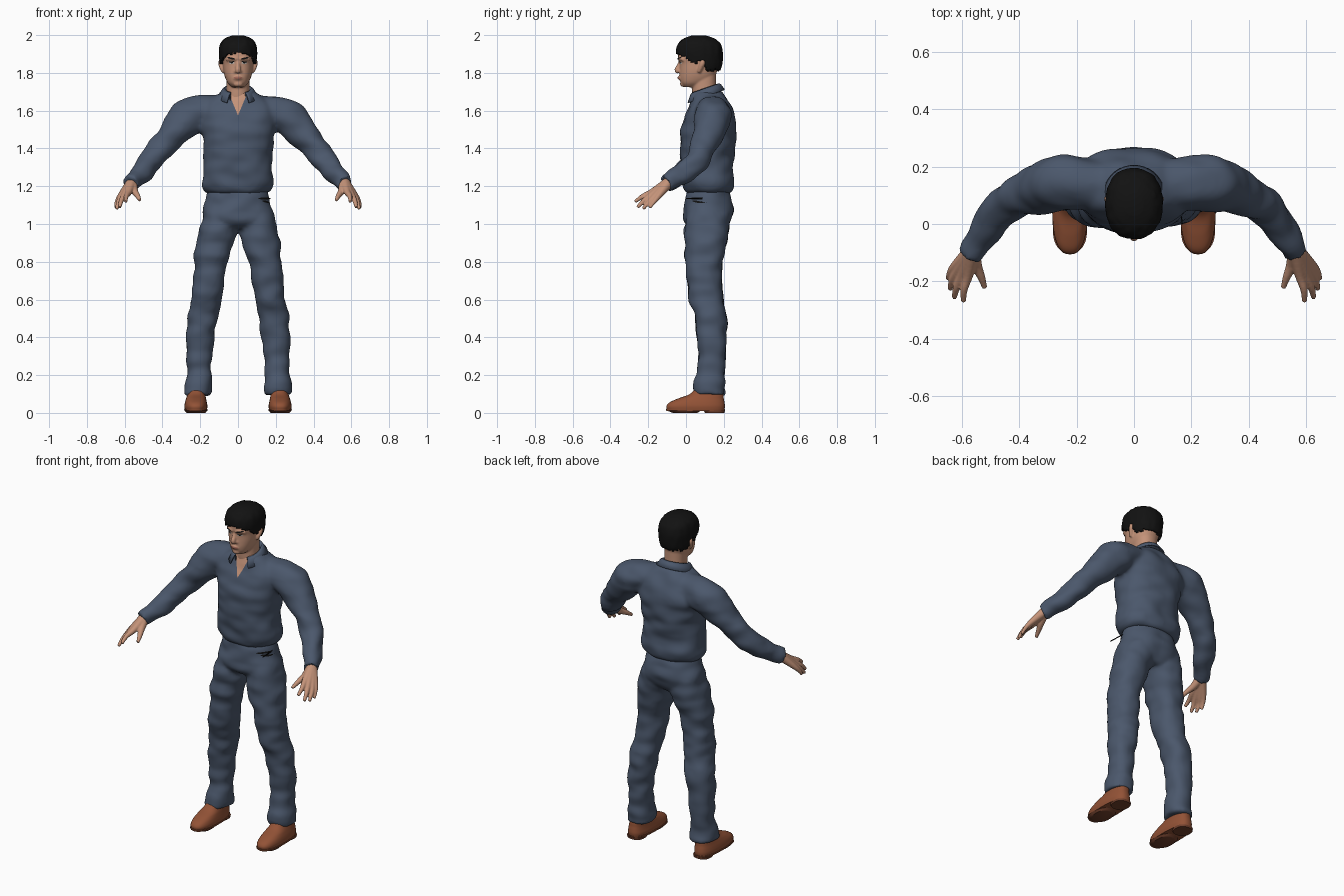
import bpy, bmesh, math
from mathutils import Vector, noise
from mathutils.bvhtree import BVHTree

if "Cube" in bpy.data.objects:
    bpy.data.objects.remove(bpy.data.objects["Cube"])


def material(name, r, g, b):
    mat = bpy.data.materials.new(name)
    mat.use_nodes = True
    mat.diffuse_color = (r, g, b, 1)
    shader = mat.node_tree.nodes["Principled BSDF"]
    shader.inputs["Base Color"].default_value = (r, g, b, 1)
    shader.inputs["Roughness"].default_value = 0.8
    return mat


CLOTH = material("slate blue cloth", .07, .096, .148)
SKIN = material("tan skin", .55, .29, .19)
HAIR = material("black hair", .006, .006, .006)
LEATHER = material("brown leather", .29, .085, .037)
SOLE = material("dark brown sole", .16, .05, .025)
WHITE = material("eye white", .55, .5, .46)
LIP = material("muted lip", .36, .14, .1)


def dense(rows, steps=6):
    """Smoothly interpolate rows of numbers."""
    out, last = [], len(rows) - 1
    for i in range(last):
        a, b, c, d = [Vector(rows[max(0, min(j, last))]) for j in range(i - 1, i + 3)]
        for k in range(steps):
            t = k / steps
            out.append((2*b + (c - a)*t + (2*a - 5*b + 4*c - d)*t*t + (3*b - a - 3*c + d)*t**3) / 2)
    return out + [Vector(rows[-1])]


def bridge(rings):
    """Closed skin over a stack of rings."""
    bm = bmesh.new()
    loops = [[bm.verts.new(p) for p in ring] for ring in rings]
    n = len(loops[0])
    for low, high in zip(loops, loops[1:]):
        for i in range(n):
            bm.faces.new((low[i], low[(i + 1) % n], high[(i + 1) % n], high[i]))
    bm.faces.new(loops[0])
    bm.faces.new(loops[-1])
    bmesh.ops.recalc_face_normals(bm, faces=bm.faces)
    mesh = bpy.data.meshes.new("part")
    bm.to_mesh(mesh)
    bm.free()
    return mesh


def loft(rows, side=1, power=.9, sides=40):
    """Level rounded rings: height, centre x, half width, front y, back y."""
    def bend(v):
        return math.copysign(abs(v) ** power, v)
    rings = []
    for z, cx, rx, y0, y1 in dense(rows):
        angles = [math.tau * i / sides for i in range(sides)]
        rings.append([Vector((side * cx + rx * bend(math.cos(a)),
                              (y0 + y1) / 2 + (y1 - y0) / 2 * bend(math.sin(a)), z)) for a in angles])
    return bridge(rings)


def tube(rows, side=1, sides=16):
    """Round limb along a path of x, y, z, radius."""
    path = dense(rows)
    points = [Vector((side * p[0], p[1], p[2])) for p in path]
    rings = []
    for i, p in enumerate(points):
        along = points[min(i + 1, len(points) - 1)] - points[max(i - 1, 0)]
        turn = along.to_track_quat('Z', 'Y')
        rings.append([p + turn @ Vector((math.cos(a), math.sin(a), 0)) * path[i][3]
                      for a in (math.tau * k / sides for k in range(sides))])
    return bridge(rings)


def add(name, mesh, *mats):
    mesh.name = name
    mesh.materials.clear()
    for mat in mats:
        mesh.materials.append(mat)
    mesh.shade_smooth()
    ob = bpy.data.objects.new(name, mesh)
    bpy.context.scene.collection.objects.link(ob)
    return ob


def fuse(name, parts, voxel, rounds, mats, fold=0):
    """Merge parts into one smooth surface, with optional cloth folds."""
    bm = bmesh.new()
    for part in parts:
        bm.from_mesh(part)
    mesh = bpy.data.meshes.new(name)
    bm.to_mesh(mesh)
    bm.free()
    ob = add(name, mesh, *mats)
    remesh = ob.modifiers.new("merge", 'REMESH')
    remesh.mode, remesh.voxel_size = 'VOXEL', voxel
    relax = ob.modifiers.new("relax", 'SMOOTH')
    relax.factor, relax.iterations = .5, rounds
    graph = bpy.context.evaluated_depsgraph_get()
    result = bpy.data.meshes.new_from_object(ob.evaluated_get(graph))
    ob.modifiers.clear()
    ob.data = result
    result.materials.clear()
    for mat in mats:
        result.materials.append(mat)
    if fold:
        moves = [v.normal * fold * noise.noise(Vector((v.co.x * 9, v.co.y * 9, v.co.z * 15)))
                 for v in result.vertices]
        for v, move in zip(result.vertices, moves):
            v.co += move
    result.shade_smooth()
    return ob


def patch(name, target, cx, cz, w, h, mat, tilt=0, lift=.002):
    """Thin oval plate laid on the front of a surface."""
    src = bmesh.new()
    src.from_mesh(target.data)
    tree = BVHTree.FromBMesh(src)
    bm = bmesh.new()
    bmesh.ops.create_grid(bm, x_segments=10, y_segments=6, size=1)
    for v in bm.verts:
        u, t = v.co.x, v.co.y
        x = cx + w * u * math.sqrt(1 - t * t / 2)
        z = cz + h * t * math.sqrt(1 - u * u / 2) + tilt * w * u
        hit = tree.ray_cast(Vector((x, -1, z)), Vector((0, 1, 0)))[0]
        v.co = (x, (hit.y if hit else 0) - lift, z)
    for f in bm.faces:
        if f.normal.y > 0:
            f.normal_flip()
    bmesh.ops.recalc_face_normals(bm, faces=bm.faces)
    bm.normal_update()
    if sum(f.normal.y for f in bm.faces) > 0:
        bmesh.ops.reverse_faces(bm, faces=bm.faces)
    mesh = bpy.data.meshes.new(name)
    bm.to_mesh(mesh)
    bm.free()
    src.free()
    add(name, mesh, mat)


SIDES = (("left", 1), ("right", -1))

# Shirt: torso and both sleeves
torso = [(1.165, 0, .158, .005, .235), (1.185, 0, .18, -.01, .252), (1.23, 0, .192, -.02, .252),
         (1.32, 0, .182, -.025, .25), (1.45, 0, .188, -.032, .262), (1.52, 0, .2, -.022, .272),
         (1.58, 0, .2, -.002, .257), (1.635, 0, .18, .015, .232), (1.67, 0, .14, .03, .21),
         (1.705, 0, .08, .04, .18)]
sleeve = [(.1, .135, 1.6, .085), (.2, .145, 1.587, .093), (.265, .143, 1.562, .098),
          (.325, .125, 1.5, .086), (.39, .1, 1.425, .07), (.455, .06, 1.34, .064),
          (.505, -.005, 1.28, .058), (.555, -.085, 1.227, .048), (.568, -.108, 1.213, .046)]
shirt = fuse("shirt", [loft(torso, power=.85)] + [tube(sleeve, s, 28) for _, s in SIDES],
             .011, 5, [CLOTH, SKIN], .012)

# Open neckline cut into the shirt front
slope, tip = .42, 1.575
bm = bmesh.new()
bm.from_mesh(shirt.data)
for _, s in SIDES:
    bmesh.ops.bisect_plane(bm, geom=bm.verts[:] + bm.edges[:] + bm.faces[:],
                           plane_co=(0, 0, tip), plane_no=(s, 0, -slope))
for f in bm.faces:
    c = f.calc_center_median()
    f.material_index = int(c.y < .09 and abs(c.x) < slope * (c.z - tip))
bm.to_mesh(shirt.data)
bm.free()

# Folded collar
bm = bmesh.new()
rows = []
for i in range(33):
    a = -2.55 + 5.1 * i / 32
    front = (1 - math.cos(a)) / 2
    row = []
    for rx, ry, z in ((.068, .075, 1.69 - .04 * front), (.07, .077, 1.742 - .052 * front),
                      (.08, .085, 1.737 - .055 * front), (.105, .105, 1.71 - .075 * front)):
        row.append(bm.verts.new((rx * math.sin(a), .098 + ry * math.cos(a), z)))
    rows.append(row)
for p, q in zip(rows, rows[1:]):
    for k in range(3):
        bm.faces.new((p[k], q[k], q[k + 1], p[k + 1]))
mesh = bpy.data.meshes.new("collar")
bm.to_mesh(mesh)
bm.free()
collar = add("collar", mesh, CLOTH)
thick = collar.modifiers.new("thickness", 'SOLIDIFY')
thick.thickness, thick.offset = .007, 0

# Trousers: hips and both legs
hips = [(1.18, 0, .155, .01, .228), (1.14, 0, .167, 0, .236), (1.08, 0, .183, -.012, .253),
        (1.02, 0, .193, -.012, .242), (.97, 0, .17, .02, .2)]
leg = [(1.06, .1, .085, .01, .23), (.96, .107, .1, -.008, .226), (.88, .127, .099, -.008, .208),
       (.8, .143, .089, -.002, .192), (.7, .156, .083, .004, .192), (.6, .168, .08, .02, .197),
       (.5, .188, .079, .048, .217), (.4, .198, .074, .06, .213), (.3, .206, .068, .064, .21),
       (.2, .207, .065, .058, .203), (.14, .21, .073, .044, .204), (.095, .215, .071, .04, .207)]
trousers = fuse("trousers", [loft(hips)] + [loft(leg, s) for _, s in SIDES], .011, 4, [CLOTH], .012)
patch("hip_clip_upper", trousers, .14, 1.135, .033, .005, HAIR)
patch("hip_clip_lower", trousers, .148, 1.118, .02, .005, HAIR, -.2)

# Shoes
upper = [(.014, .223, .058, -.1, .203), (.035, .223, .061, -.104, .206), (.055, .223, .058, -.088, .204),
         (.075, .222, .053, -.045, .2), (.1, .22, .047, .02, .196), (.14, .215, .042, .06, .18)]
welt = [(.01, .223, .06, -.104, .204), (.02, .223, .062, -.106, .207)]
heel = [(0, .223, .05, .1, .204), (.012, .223, .052, .095, .206)]
ball = [(0, .223, .05, -.07, .06), (.012, .223, .06, -.1, .08)]
for word, s in SIDES:
    add(word + "_shoe", loft(upper, s, .8), LEATHER)
    for part, shape in (("welt", welt), ("heel", heel), ("sole", ball)):
        sole = add(word + "_shoe_" + part, loft(shape, s, .8), LEATHER if part == "welt" else SOLE)
        sole.data.set_sharp_from_angle(angle=.7)

# Hands: each finger runs from the wrist through its knuckle to the tip
wrist = (.562, -.09, 1.222, .029)
fingers = [((.578, -.178, 1.17, .018), (.592, -.228, 1.147, .013), (.594, -.27, 1.118, .009)),
           ((.598, -.176, 1.158, .018), (.618, -.222, 1.124, .013), (.626, -.257, 1.088, .009)),
           ((.614, -.163, 1.148, .018), (.634, -.197, 1.115, .012), (.64, -.228, 1.08, .009)),
           ((.624, -.147, 1.146, .016), (.642, -.172, 1.114, .011), (.648, -.192, 1.086, .008)),
           ((.55, -.14, 1.178, .02), (.532, -.185, 1.15, .014), (.52, -.222, 1.126, .009))]
for word, s in SIDES:
    fuse(word + "_hand", [tube([wrist, *f], s) for f in fingers], .0045, 3, [SKIN])

# Head: skull, neck, nose, brow, chin and ears
skull = [(1.724, 0, .03, -.008, .06), (1.745, 0, .053, -.027, .11), (1.775, 0, .068, -.034, .15),
         (1.81, 0, .077, -.034, .165), (1.85, 0, .081, -.034, .175), (1.88, 0, .084, -.041, .18),
         (1.92, 0, .087, -.038, .183), (1.96, 0, .075, -.018, .167), (1.985, 0, .045, .02, .13)]
neck = [(1.6, 0, .06, .05, .17), (1.66, 0, .062, .036, .167), (1.72, 0, .06, .032, .16),
        (1.8, 0, .062, .03, .16)]
nose = [(0, -.028, 1.865, .009), (0, -.037, 1.84, .011), (0, -.046, 1.816, .015), (0, -.038, 1.803, .013)]
mouth = [(-.022, -.022, 1.772, .01), (0, -.032, 1.774, .012), (.022, -.022, 1.772, .01)]
chin = [(-.018, -.012, 1.742, .014), (0, -.016, 1.742, .016), (.018, -.012, 1.742, .014)]
parts = [loft(skull, power=.88), loft(neck), tube(nose), tube(mouth), tube(chin)]
for _, s in SIDES:
    parts.append(tube([(.008, -.036, 1.873, .009), (.034, -.031, 1.877, .01), (.06, -.012, 1.87, .009)], s))
    parts.append(tube([(.01, -.034, 1.809, .01), (.015, -.028, 1.806, .01)], s))
    parts.append(tube([(.078, .068, 1.803, .009), (.086, .078, 1.83, .013), (.091, .088, 1.855, .014),
                       (.088, .082, 1.872, .009)], s))
head = fuse("head", parts, .005, 3, [SKIN])
patch("lips", head, 0, 1.774, .024, .007, LIP)
for word, s in SIDES:
    patch(word + "_eye", head, s * .033, 1.853, .015, .0055, WHITE)
    patch(word + "_iris", head, s * .033, 1.854, .006, .0055, HAIR, lift=.0035)
    patch(word + "_eyelid_line", head, s * .033, 1.859, .017, .002, HAIR, s * -.1, .004)
    patch(word + "_eyebrow", head, s * .036, 1.877, .021, .0045, HAIR, s * .15)

# Hair: shell trimmed along the hairline
crown = [(1.79, 0, .077, -.04, .165), (1.83, 0, .093, -.042, .188), (1.88, 0, .099, -.05, .195),
         (1.92, 0, .1, -.053, .194), (1.955, 0, .092, -.042, .182), (1.982, 0, .07, -.012, .15),
         (1.998, 0, .032, .03, .105)]
mesh = loft(crown, sides=64)
bm = bmesh.new()
bm.from_mesh(mesh)


def hairline(y):
    if y < .06:
        return 1.905 - .55 * (y + .05)
    return 1.868 if y < .105 else 1.815


def bare(face):
    c = face.calc_center_median()
    return c.z < hairline(c.y) + .01 * noise.noise(c * 60)


bmesh.ops.delete(bm, geom=[f for f in bm.faces if bare(f)], context='FACES')
for v in bm.verts:
    if v.co.z < 1.98:
        v.co += v.normal * .004 * noise.noise(Vector((v.co.x * 50, v.co.y * 50, v.co.z * 12)))
bm.to_mesh(mesh)
bm.free()
hair = add("hair", mesh, HAIR)
thick = hair.modifiers.new("thickness", 'SOLIDIFY')
thick.thickness, thick.offset = .018, -1
